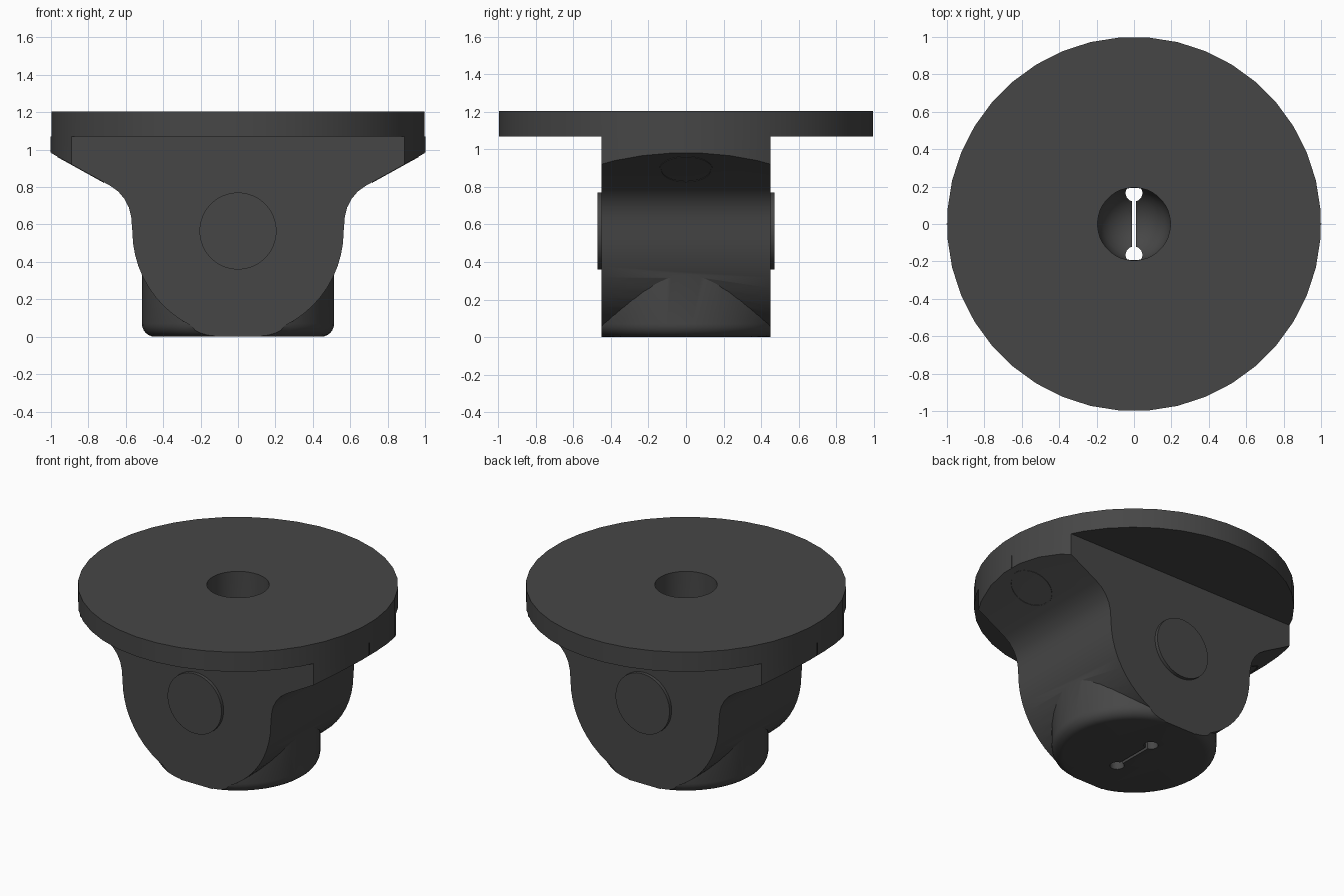
import bpy, bmesh
from math import sin, cos, pi, radians
from mathutils import Matrix, Vector

if "Cube" in bpy.data.objects:
    bpy.data.objects.remove(bpy.data.objects["Cube"], do_unlink=True)

dark_grey = bpy.data.materials.new("dark_grey")
dark_grey.use_nodes = True
grey = (0.062, 0.062, 0.062, 1)
dark_grey.diffuse_color = grey
bsdf = dark_grey.node_tree.nodes["Principled BSDF"]
bsdf.inputs["Base Color"].default_value = grey
bsdf.inputs["Roughness"].default_value = 0.6


def finish(name, bm):
    bmesh.ops.recalc_face_normals(bm, faces=bm.faces)
    mesh = bpy.data.meshes.new(name)
    bm.to_mesh(mesh)
    bm.free()
    obj = bpy.data.objects.new(name, mesh)
    bpy.context.collection.objects.link(obj)
    mesh.materials.append(dark_grey)
    return obj


def lathe(name, profile, sides):
    """Closed solid from (radius, z) points, turned about the z axis."""
    bm = bmesh.new()
    angles = [2 * pi * (i + 0.5) / sides for i in range(sides)]
    rings = [[bm.verts.new((r * cos(a), r * sin(a), z)) for a in angles]
             for r, z in profile]
    for low, high in zip(rings, rings[1:]):
        for i in range(sides):
            j = (i + 1) % sides
            bm.faces.new((low[i], low[j], high[j], high[i]))
    bm.faces.new(rings[0])
    bm.faces.new(rings[-1])
    return finish(name, bm)


def extrude_y(name, outline, half):
    """Prism from (x, z) points, running along y."""
    bm = bmesh.new()
    face = bm.faces.new([bm.verts.new((x, -half, z)) for x, z in outline])
    out = bmesh.ops.extrude_face_region(bm, geom=[face])
    verts = [v for v in out["geom"] if isinstance(v, bmesh.types.BMVert)]
    bmesh.ops.translate(bm, verts=verts, vec=(0, 2 * half, 0))
    return finish(name, bm)


def box(name, x, y, z0, z1):
    return extrude_y(name, [(-x, z0), (x, z0), (x, z1), (-x, z1)], y)


def place(obj, matrix):
    obj.data.transform(matrix)
    return obj


def combine(target, tool, operation):
    mod = target.modifiers.new(operation, "BOOLEAN")
    mod.operation, mod.solver, mod.object = operation, "EXACT", tool
    bpy.context.view_layer.objects.active = target
    bpy.ops.object.modifier_apply(modifier=mod.name)
    bpy.data.objects.remove(tool, do_unlink=True)


RADIUS, HALF, PIVOT, ROUND = 1.0, 0.45, 0.565, 0.565
SIDES = 40

# Yoke: round lower edge, concave fillet, sloping shoulder
side = [(ROUND * sin(a), PIVOT - ROUND * cos(a))
        for a in [radians(12 + 78 * i / 12) for i in range(13)]]
side[0] = (side[0][0], 0)
side += [(0.571, 0.64), (0.583, 0.69), (0.606, 0.735), (0.64, 0.776),
         (0.685, 0.808), (1.05, 1.01), (1.05, 1.07)]
outline = side + [(-x, z) for x, z in reversed(side)]
yoke = extrude_y("yoke", outline, HALF)
combine(yoke, lathe("trim", [(RADIUS, -0.1), (RADIUS, 1.3)], SIDES), "INTERSECT")

# Cup below, with a rounded rim and flat front and back
rim = 0.07
cup_profile = [(0.515 - rim + rim * sin(a), rim - rim * cos(a))
               for a in [radians(15 * i) for i in range(7)]] + [(0.515, 0.5)]
cup = lathe("cup", cup_profile, 48)
combine(cup, box("trim", 1, HALF, -0.1, 1), "INTERSECT")
combine(yoke, cup, "UNION")

# Flange plate on top
flange = lathe("flange", [(RADIUS, 1.07), (RADIUS, 1.205)], SIDES)
combine(yoke, flange, "UNION")
yoke.name = "swivel_body"

# Central bore with a domed floor
bore = [(0.195 * sin(a), 0.25 - 0.19 * cos(a))
        for a in [radians(10 + 16 * i) for i in range(6)]] + [(0.195, 1.4)]
combine(yoke, lathe("bore", bore, 40), "DIFFERENCE")

# Slot with a round hole at each end, through the floor
combine(yoke, box("slot", 0.01, 0.17, -0.1, 0.3), "DIFFERENCE")
for sign in (-1, 1):
    hole = lathe("hole", [(0.045, -0.1), (0.045, 0.24)], 20)
    place(hole, Matrix.Translation((0, sign * 0.165, 0)))
    combine(yoke, hole, "DIFFERENCE")

# Pivot pin heads on both flat faces
parts = [yoke]
for sign, name in ((-1, "front_pin"), (1, "back_pin")):
    pin = lathe(name, [(0.206, 0.4), (0.206, 0.473)], 40)
    turn = Matrix.Rotation(-sign * pi / 2, 4, "X")
    parts.append(place(pin, Matrix.Translation((0, 0, PIVOT)) @ turn))

# Thin plain ring and a centre mark on each sloping shoulder
for sign, name in ((-1, "right"), (1, "left")):
    bm = bmesh.new()
    loops = []
    for r, z in ((0.142, -0.002), (0.142, 0.003), (0.132, 0.003), (0.132, -0.002)):
        loops.append([bm.verts.new((r * cos(2 * pi * i / 40), r * sin(2 * pi * i / 40), z))
                      for i in range(40)])
    for a, b in zip(loops, loops[1:] + loops[:1]):
        for i in range(40):
            j = (i + 1) % 40
            bm.faces.new((a[i], a[j], b[j], b[i]))
    ring = finish(name + "_shoulder_ring", bm)
    normal = Vector((sign * 0.484, 0, -0.875))
    turn = normal.to_track_quat("Z", "Y").to_matrix().to_4x4()
    parts.append(place(ring, Matrix.Translation((sign * 0.84, 0, 0.894)) @ turn))
    mark = box(name + "_centre_mark", 0.002, 0.004, 0.985, 1.07)
    parts.append(place(mark, Matrix.Translation((sign * RADIUS, 0, 0))))

# Smooth curved walls, keep the edges crisp
bpy.ops.object.select_all(action="DESELECT")
for obj in parts:
    obj.select_set(True)
bpy.context.view_layer.objects.active = yoke
bpy.ops.object.shade_smooth_by_angle(angle=radians(30))
